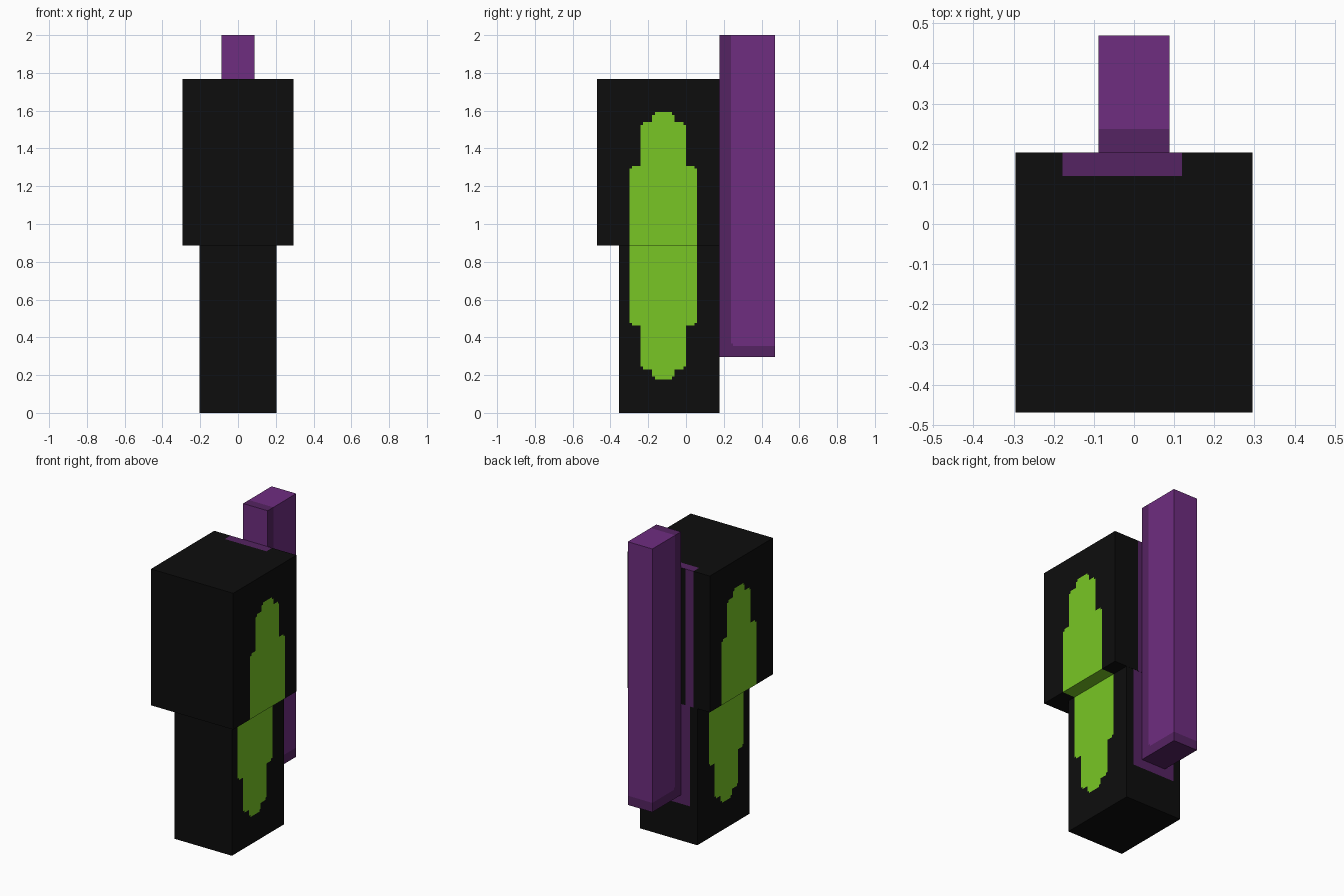
import bpy, bmesh
from mathutils import Vector

cube = bpy.data.objects.get("Cube")
if cube:
    bpy.data.objects.remove(cube, do_unlink=True)


def material(name, rgb):
    m = bpy.data.materials.new(name)
    m.use_nodes = True
    m.diffuse_color = (*rgb, 1)
    bsdf = next(n for n in m.node_tree.nodes if n.type == 'BSDF_PRINCIPLED')
    bsdf.inputs["Base Color"].default_value = (*rgb, 1)
    return m


MATS = [material("black", (0.004, 0.004, 0.004)),
        material("lime green", (0.188, 0.565, 0.018)),
        material("purple", (0.156, 0.026, 0.216)),
        material("dark purple", (0.091, 0.017, 0.122))]
BLACK, GREEN, PURPLE, DARK = range(4)


def painted_box(name, lo, hi, cuts, rule):
    """Box from lo to hi, cut along each axis, coloured by rule(centre, normal)."""
    lo, hi = Vector(lo), Vector(hi)
    bm = bmesh.new()
    bmesh.ops.create_cube(bm, size=1)
    for v in bm.verts:
        v.co = [(a + b) / 2 + c * (b - a) for a, b, c in zip(lo, hi, v.co)]
    for axis, values in enumerate(cuts):
        normal = Vector([float(i == axis) for i in range(3)])
        for value in values:
            if lo[axis] + 1e-4 < value < hi[axis] - 1e-4:
                bmesh.ops.bisect_plane(bm, geom=bm.verts[:] + bm.edges[:] + bm.faces[:],
                                       plane_co=normal * value, plane_no=normal)
    bm.normal_update()
    for f in bm.faces:
        f.material_index = rule(f.calc_center_median(), f.normal)
    mesh = bpy.data.meshes.new(name)
    bm.to_mesh(mesh)
    bm.free()
    for m in MATS:
        mesh.materials.append(m)
    obj = bpy.data.objects.new(name, mesh)
    bpy.context.collection.objects.link(obj)
    return obj


# Stepped side emblem: (height from its middle, half width) per step
MID_Y, MID_Z = -0.12, 0.885
STEPS = [(0.408, 0.178), (0.422, 0.165), (0.64, 0.12),
         (0.655, 0.108), (0.693, 0.06), (0.707, 0.045)]
EMBLEM_Y = [MID_Y + s * w for _, w in STEPS for s in (-1, 1)]
EMBLEM_Z = [MID_Z + s * h for h, _ in STEPS for s in (-1, 1)]


def in_emblem(c):
    for h, w in STEPS:
        if abs(c.z - MID_Z) < h:
            return abs(c.y - MID_Y) < w
    return False


# Upper body: emblem on the sides and overhang, purple rails on the back
def upper_rule(c, n):
    if abs(n.x) > 0.5 and in_emblem(c):
        return GREEN
    if n.z < -0.5 and abs(c.x) > 0.205 and abs(c.y - MID_Y) < 0.178:
        return GREEN
    if n.z > 0.5 and c.y > 0.12 and -0.178 < c.x < 0.12:
        return DARK
    if n.y > 0.5 and (-0.178 < c.x < -0.12 or 0.06 < c.x < 0.12):
        return DARK
    return BLACK


painted_box("upper_body", (-0.295, -0.47, 0.885), (0.295, 0.178, 1.768),
            ([-0.205, -0.178, -0.12, 0.06, 0.12, 0.205], EMBLEM_Y + [0.12], EMBLEM_Z),
            upper_rule)


# Lower body: lower half of the emblem, purple panel on the back
def lower_rule(c, n):
    if abs(n.x) > 0.5 and in_emblem(c):
        return GREEN
    if n.y > 0.5 and abs(c.x) < 0.153 and c.z > 0.238:
        return DARK
    return BLACK


painted_box("lower_body", (-0.205, -0.355, 0), (0.205, 0.177, 0.885),
            ([-0.153, 0.153], EMBLEM_Y, EMBLEM_Z + [0.238]), lower_rule)


# Back bar: darker border along the body and the bottom end
def bar_rule(c, n):
    if n.z < -0.5 or c.z < 0.355:
        return DARK
    if n.y < -0.5:
        return PURPLE
    if c.y < 0.237 or (abs(n.x) > 0.5 and c.y < 0.25 and c.z < 0.368):
        return DARK
    return PURPLE


painted_box("back_bar", (-0.088, 0.178, 0.295), (0.088, 0.47, 2.0),
            ([], [0.237, 0.25], [0.355, 0.368]), bar_rule)
